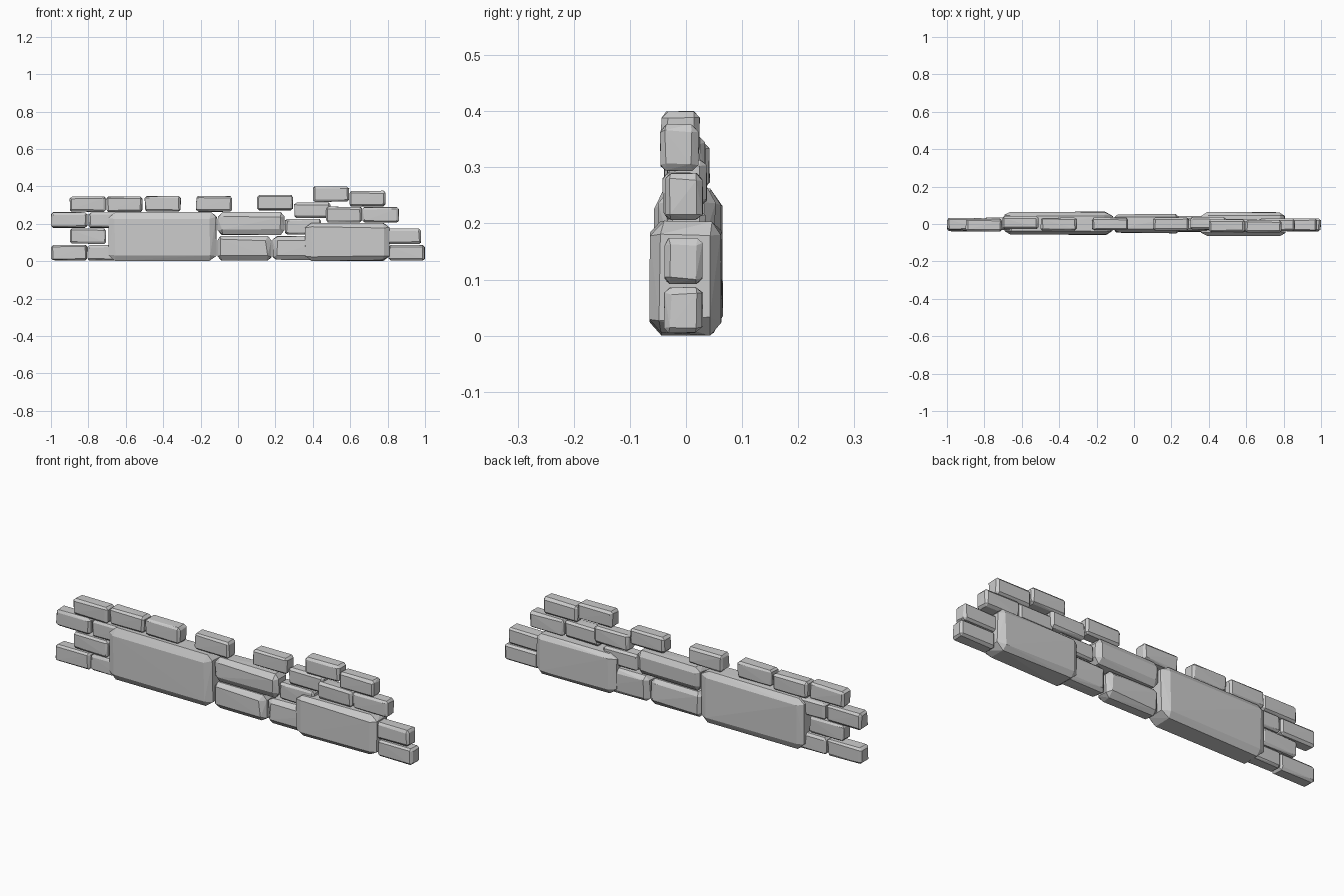
import bpy, bmesh, random
from itertools import product
from mathutils import Vector

if "Cube" in bpy.data.objects:
    bpy.data.objects.remove(bpy.data.objects["Cube"])

random.seed(7)


def stone(name, x0, x1, y0, y1, z0, z1, inset, rough):
    """Chipped block: convex hull of three inset points per corner, roughened inwards."""
    lo, hi = Vector((x0, y0, z0)), Vector((x1, y1, z1))
    mid, half = (lo + hi) / 2, (hi - lo) / 2
    bm = bmesh.new()
    for signs in product((-1, 1), repeat=3):
        for axis in range(3):
            p = Vector()
            for i in range(3):
                cut = inset[i] if i != axis else 0
                depth = cut * random.uniform(0.75, 1.2) + random.uniform(0, rough)
                p[i] = mid[i] + signs[i] * (half[i] - depth)
            bm.verts.new(p)
    res = bmesh.ops.convex_hull(bm, input=bm.verts[:])
    junk = [g for g in res["geom_interior"] + res["geom_unused"]
            if isinstance(g, bmesh.types.BMVert)]
    if junk:
        bmesh.ops.delete(bm, geom=list(set(junk)), context='VERTS')
    bmesh.ops.recalc_face_normals(bm, faces=bm.faces[:])
    mesh = bpy.data.meshes.new(name)
    bm.to_mesh(mesh)
    bm.free()
    ob = bpy.data.objects.new(name, mesh)
    bpy.context.collection.objects.link(ob)
    return ob


# Small bricks: left end x, bottom z, middle y
bricks = [
    (-1.00, 0.003, -0.005), (-0.805, 0.003, 0.0),      # left end, bottom course
    (-0.90, 0.092, -0.005),
    (-1.00, 0.177, 0.0), (-0.80, 0.177, 0.0),
    (-0.90, 0.262, -0.005), (-0.705, 0.262, 0.008),    # top course
    (-0.50, 0.264, 0.0), (-0.225, 0.264, 0.0), (0.10, 0.270, 0.0),
    (0.30, 0.230, 0.003), (0.47, 0.207, -0.008), (0.665, 0.205, -0.005),
    (0.40, 0.316, -0.010), (0.595, 0.292, -0.012),     # right-hand peak
    (0.25, 0.143, 0.0),
    (0.785, 0.090, -0.005), (0.805, 0.003, -0.005),    # right end
]
for i, (x, z, y) in enumerate(bricks):
    stone(f"small_brick_{i + 1}", x, x + 0.195, y - 0.035, y + 0.035,
          z, z + 0.085, (0.011, 0.010, 0.011), 0.003)

# Medium blocks in the middle
stone("upper_middle_block", -0.11, 0.25, -0.05, 0.055, 0.14, 0.265, (0.025, 0.018, 0.025), 0.006)
stone("lower_middle_block", -0.115, 0.18, -0.048, 0.045, 0.003, 0.137, (0.025, 0.018, 0.022), 0.006)
stone("lower_right_block", 0.183, 0.48, -0.045, 0.045, 0.003, 0.137, (0.025, 0.018, 0.022), 0.006)

# Large through-stones standing proud on both faces
stone("large_left_stone", -0.695, -0.113, -0.06, 0.066, 0.0, 0.265, (0.035, 0.019, 0.03), 0.006)
stone("large_right_stone", 0.355, 0.81, -0.067, 0.066, 0.0, 0.208, (0.033, 0.019, 0.028), 0.006)
